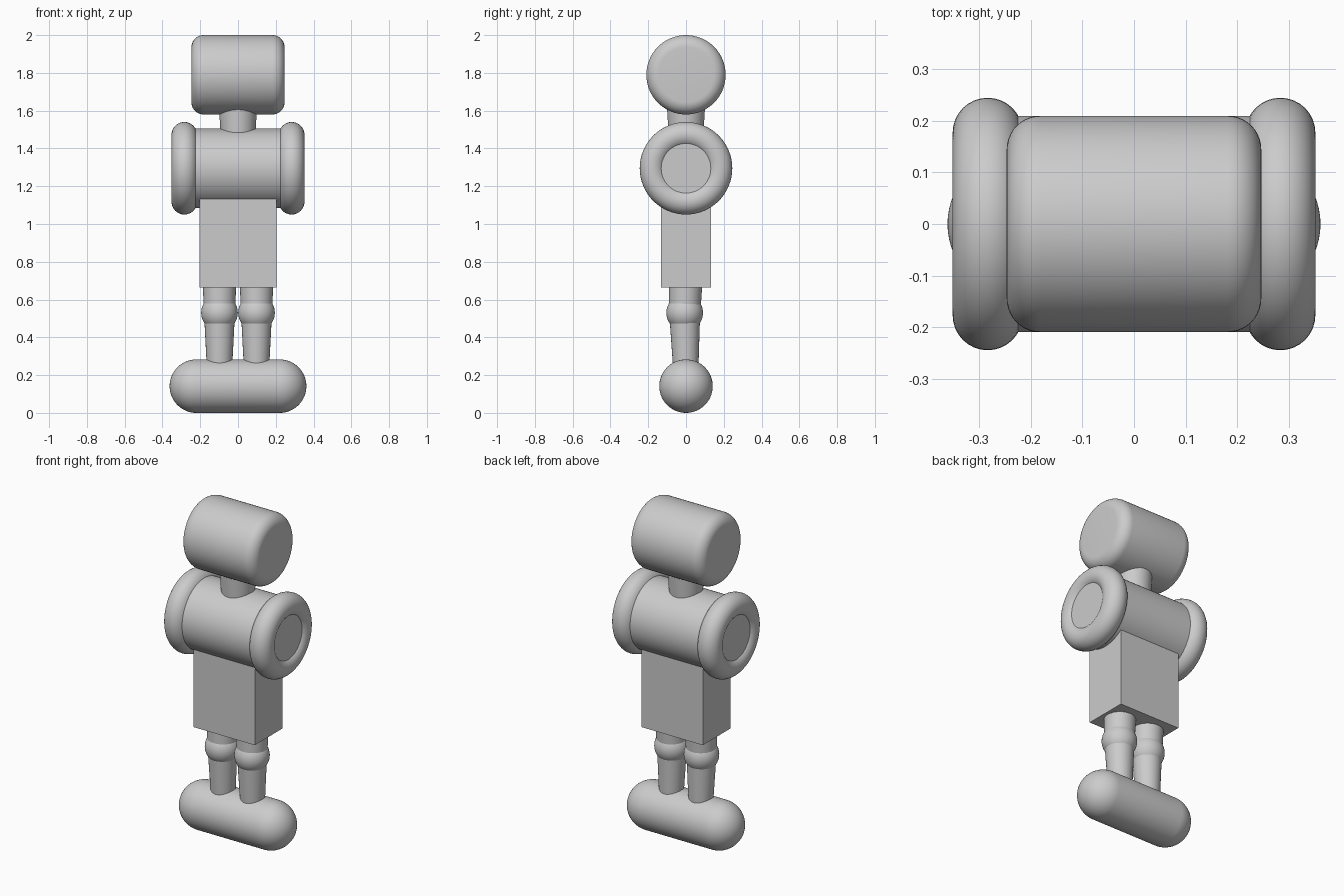
import bpy
from math import sin, cos, pi, radians
from mathutils import Vector

if "Cube" in bpy.data.objects:
    bpy.data.objects.remove(bpy.data.objects["Cube"])


def finish(name, smooth=True):
    ob = bpy.context.object
    ob.name = name
    ob.data.name = name
    if smooth:
        bpy.ops.object.shade_smooth_by_angle(angle=radians(35))
    return ob


def lathe_x(name, profile, z, sides=64):
    """Solid turned around an x-parallel axis at height z; profile = (x, radius)."""
    verts = [(x, r * cos(2 * pi * i / sides), z + r * sin(2 * pi * i / sides))
             for x, r in profile for i in range(sides)]
    n = len(profile)
    faces = [(a * sides + i, a * sides + (i + 1) % sides,
              (a + 1) * sides + (i + 1) % sides, (a + 1) * sides + i)
             for a in range(n - 1) for i in range(sides)]
    faces += [tuple(reversed(range(sides))), tuple(range((n - 1) * sides, n * sides))]
    me = bpy.data.meshes.new(name)
    me.from_pydata(verts, [], faces)
    ob = bpy.data.objects.new(name, me)
    bpy.context.collection.objects.link(ob)
    bpy.ops.object.select_all(action='DESELECT')
    ob.select_set(True)
    bpy.context.view_layer.objects.active = ob
    bpy.ops.object.mode_set(mode='EDIT')
    bpy.ops.mesh.select_all(action='SELECT')
    bpy.ops.mesh.normals_make_consistent(inside=False)
    bpy.ops.object.mode_set(mode='OBJECT')
    return finish(name)


def rounded(half, r, bevel, steps=10, last=pi / 2):
    """Cylinder profile with quarter-round rims."""
    right = [(half - bevel + bevel * sin(last * k / steps),
              r - bevel + bevel * cos(last * k / steps)) for k in range(steps + 1)]
    return [(-x, y) for x, y in reversed(right)] + right


def limb(name, bottom, top, r_bottom, r_top):
    """Tapered cylinder between two points."""
    a, b = Vector(bottom), Vector(top)
    d = b - a
    bpy.ops.mesh.primitive_cone_add(vertices=48, radius1=r_bottom, radius2=r_top,
                                    depth=d.length, location=(a + b) / 2,
                                    rotation=d.to_track_quat('Z', 'Y').to_euler())
    return finish(name)


# Head, chest and the capsule-shaped base
lathe_x("head", rounded(0.247, 0.21, 0.065), 1.79)
lathe_x("chest", [(-0.334, 0.21), (0.334, 0.21)], 1.295)
lathe_x("foot_capsule", rounded(0.362, 0.1415, 0.1415, 16, pi / 2 * 0.995), 0.1415)

# Neck
limb("neck", (0, 0, 1.42), (0, 0, 1.66), 0.089, 0.103)

# Lower body block
bpy.ops.mesh.primitive_cube_add(size=1, location=(0, 0, 0.932))
bpy.context.object.scale = (0.408, 0.264, 0.534)
bpy.ops.object.transform_apply(location=False, rotation=False, scale=True)
finish("abdomen", smooth=False)

for side, s in (("left", 1), ("right", -1)):
    # Shoulder ring
    bpy.ops.mesh.primitive_torus_add(major_radius=0.177, minor_radius=0.068,
                                     major_segments=64, minor_segments=32,
                                     location=(s * 0.284, 0, 1.295),
                                     rotation=(0, pi / 2, 0))
    finish(side + "_shoulder_ring")
    # Leg: thigh, knee, shin
    x = s * 0.098
    knee = (x, -0.007, 0.53)
    limb(side + "_thigh", knee, (x, 0, 0.74), 0.083, 0.09)
    bpy.ops.mesh.primitive_uv_sphere_add(segments=48, ring_count=24,
                                         radius=0.097, location=knee)
    finish(side + "_knee")
    limb(side + "_shin", (x, 0, 0.18), knee, 0.064, 0.082)
